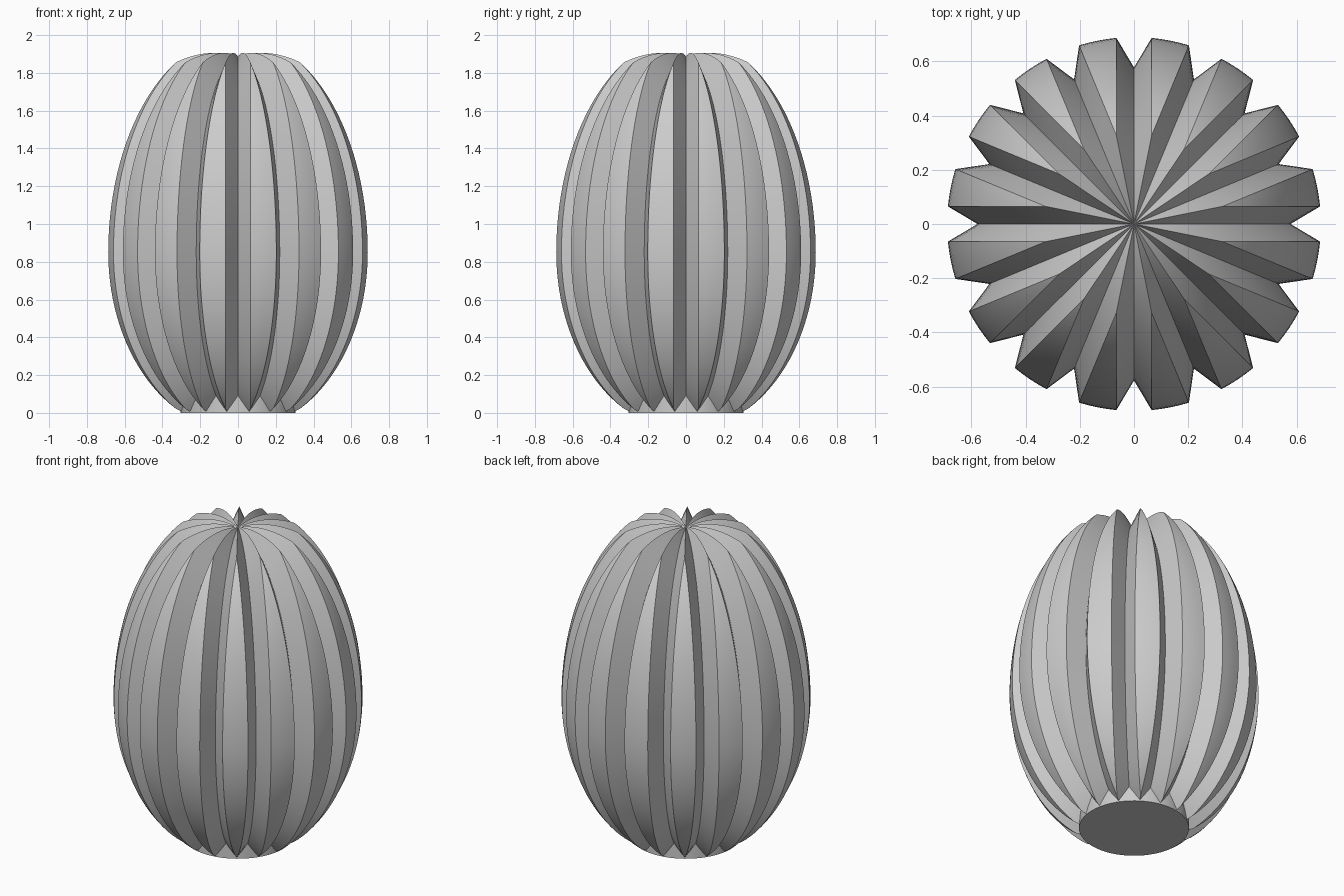
import bpy, bmesh, math

if "Cube" in bpy.data.objects:
    bpy.data.objects.remove(bpy.data.objects["Cube"])

RIBS = 16
HALF = math.pi / RIBS          # angle from groove floor to rib centre
GROOVE = 0.065                 # half width of a groove
MID = 0.85                     # height of the widest point
BASE_R = 0.305

clay = bpy.data.materials.new("grey")
clay.diffuse_color = (0.6, 0.6, 0.6, 1)
clay.use_nodes = True
clay.node_tree.nodes["Principled BSDF"].inputs["Base Color"].default_value = clay.diffuse_color


def egg(phi, radius, top, bottom):
    """Radius and height on an egg profile."""
    return radius * math.cos(phi), MID + (top if phi > 0 else bottom) * math.sin(phi)


def finish(bm, name, angle):
    bmesh.ops.remove_doubles(bm, verts=bm.verts, dist=0.0002)
    bmesh.ops.recalc_face_normals(bm, faces=bm.faces)
    mesh = bpy.data.meshes.new(name)
    bm.to_mesh(mesh)
    bm.free()
    mesh.materials.append(clay)
    ob = bpy.data.objects.new(name, mesh)
    bpy.context.collection.objects.link(ob)
    bpy.ops.object.select_all(action='DESELECT')
    ob.select_set(True)
    bpy.context.view_layer.objects.active = ob
    bpy.ops.object.shade_smooth_by_angle(angle=math.radians(angle))


# Profile angles, with rings placed exactly where neighbouring grooves meet
meet = math.acos(GROOVE / math.sin(HALF) / 0.69)
low = -math.acos(BASE_R / 0.69)
phis = [low] + [-meet + 2 * meet * i / 40 for i in range(41)]
phis += [meet + (math.pi / 2 - meet) * i / 12 for i in range(1, 13)]

# Ribbed egg body: each ring repeats a groove floor and five rib points
bm = bmesh.new()
rings = []
for phi in phis:
    ro, zo = egg(phi, 0.69, 1.15, 0.947)
    rv, zv = egg(phi, 0.578, 1.035, 0.893)
    k = math.sin(HALF) / GROOVE
    if ro * k > 1:
        f, edge = 1.0, math.asin(GROOVE / ro)
    else:
        f, edge = min(1.0, rv * k / (1 - k * (ro - rv))), HALF
    rr, zr = rv + f * (ro - rv), zv + f * (zo - zv)
    ring = []
    for n in range(RIBS):
        a = 2 * HALF * n
        pts = [(a, rv, zv)]
        pts += [(a + edge + (HALF - edge) * 2 * j / 4, rr, zr) for j in range(5)]
        ring += [bm.verts.new((r * math.cos(t), r * math.sin(t), z)) for t, r, z in pts]
    rings.append(ring)
count = len(rings[0])
for lower, upper in zip(rings, rings[1:]):
    for i in range(count):
        j = (i + 1) % count
        bm.faces.new((lower[i], lower[j], upper[j], upper[i]))
centre = bm.verts.new((0, 0, 0.03))
for i in range(count):
    bm.faces.new((rings[0][(i + 1) % count], rings[0][i], centre))
bmesh.ops.remove_doubles(bm, verts=bm.verts, dist=0.0002)
bmesh.ops.dissolve_degenerate(bm, edges=bm.edges, dist=0.0002)
finish(bm, "ribbed_body", 25)

# Flat round foot, showing between the rib ends
bm = bmesh.new()
bmesh.ops.create_cone(bm, cap_ends=True, segments=64, radius1=BASE_R, radius2=BASE_R, depth=0.1)
bmesh.ops.translate(bm, verts=bm.verts, vec=(0, 0, 0.05))
finish(bm, "foot", 30)
